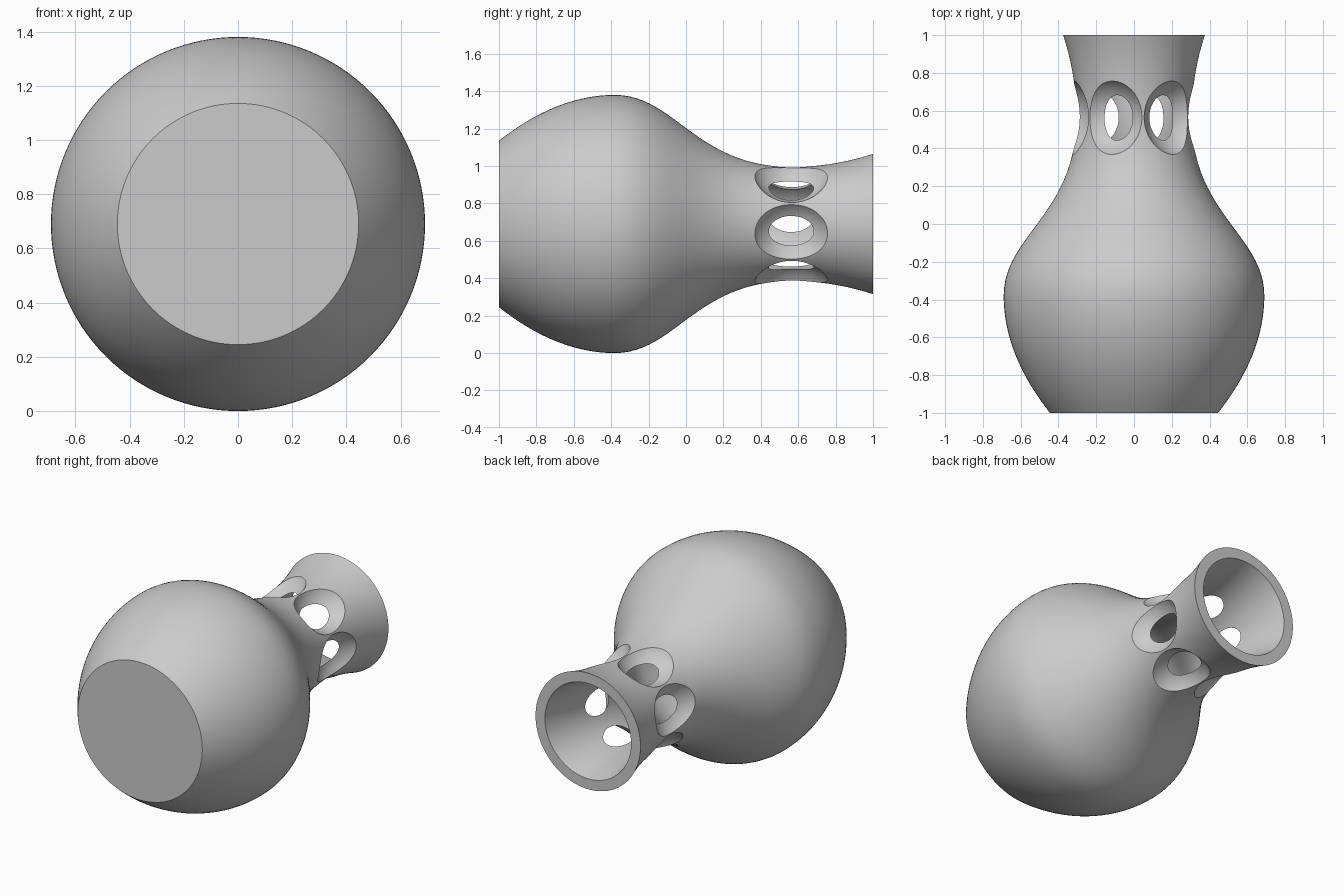
import bpy
import bmesh
import math
from mathutils import Vector, Matrix
from mathutils.geometry import interpolate_bezier

AXIS_Z = 0.69      # height of the vase axis
WALL = 0.064       # wall thickness
SIDES = 128

cube = bpy.data.objects.get("Cube")
if cube:
    bpy.data.objects.remove(cube, do_unlink=True)

grey = bpy.data.materials.new("clay grey")
grey.use_nodes = True
grey.diffuse_color = (0.6, 0.6, 0.6, 1)
grey.node_tree.nodes["Principled BSDF"].inputs["Base Color"].default_value = (0.6, 0.6, 0.6, 1)


def make_object(name, bm):
    mesh = bpy.data.meshes.new(name)
    bm.to_mesh(mesh)
    bm.free()
    mesh.materials.append(grey)
    obj = bpy.data.objects.new(name, mesh)
    bpy.context.collection.objects.link(obj)
    return obj


# Outer profile as (y, radius): belly, shoulder, flared lip
segments = [
    ((-1, 0.445), (-0.793, 0.608), (-0.587, 0.69), (-0.38, 0.69)),
    ((-0.38, 0.69), (-0.06, 0.69), (0.055, 0.305), (0.565, 0.305)),
    ((0.565, 0.305), (0.71, 0.305), (0.855, 0.328), (1, 0.375)),
]
outer = []
for seg in segments:
    points = interpolate_bezier(*[Vector(p) for p in seg], 24)
    outer += [p.to_2d() for p in points][1 if outer else 0:]

# Inner profile: the outer one moved inwards along its normal
inner = []
for i, p in enumerate(outer):
    t = (outer[min(i + 1, len(outer) - 1)] - outer[max(i - 1, 0)]).normalized()
    q = p + Vector((t.y, -t.x)) * WALL
    if -1 + WALL < q.x < 0.99:
        inner.append(q)
slope = (inner[-1] - inner[-2]).normalized()
inner.append(inner[-1] + slope * ((1 - inner[-1].x) / slope.x))
floor = Vector((-1 + WALL, inner[0].y - 0.01))
profile = [Vector((-1, 0))] + outer + inner[::-1] + [floor, Vector((-1 + WALL, 0))]

# Vase body turned around the y axis
bm = bmesh.new()
verts = [bm.verts.new((p.y, p.x, 0)) for p in profile]
edges = [bm.edges.new(pair) for pair in zip(verts, verts[1:])]
bmesh.ops.spin(bm, geom=verts + edges, cent=(0, 0, 0), axis=(0, 1, 0),
               angle=math.tau, steps=SIDES, use_duplicate=False)
bmesh.ops.remove_doubles(bm, verts=bm.verts, dist=0.0001)
bmesh.ops.recalc_face_normals(bm, faces=bm.faces)
bmesh.ops.translate(bm, verts=bm.verts, vec=(0, 0, AXIS_Z))
vase = make_object("vase", bm)
bpy.context.view_layer.objects.active = vase
vase.select_set(True)

# Ring of six scooped openings in the neck
for k in range(6):
    a = math.radians(-9 + 60 * k)
    place = Matrix.Translation((0.44 * math.cos(a), 0.565, AXIS_Z + 0.44 * math.sin(a)))
    turn = Matrix.Rotation(-a, 4, 'Y')
    bm = bmesh.new()
    bmesh.ops.create_uvsphere(bm, u_segments=96, v_segments=48, radius=0.227,
                              matrix=place @ turn)
    cutter = make_object("opening_cutter", bm)
    cutter.hide_render = True
    mod = vase.modifiers.new("opening", 'BOOLEAN')
    mod.operation = 'DIFFERENCE'
    mod.solver = 'EXACT'
    mod.object = cutter
    bpy.ops.object.modifier_apply(modifier=mod.name)
    bpy.data.objects.remove(cutter, do_unlink=True)

bpy.ops.object.shade_smooth_by_angle(angle=math.radians(25))
